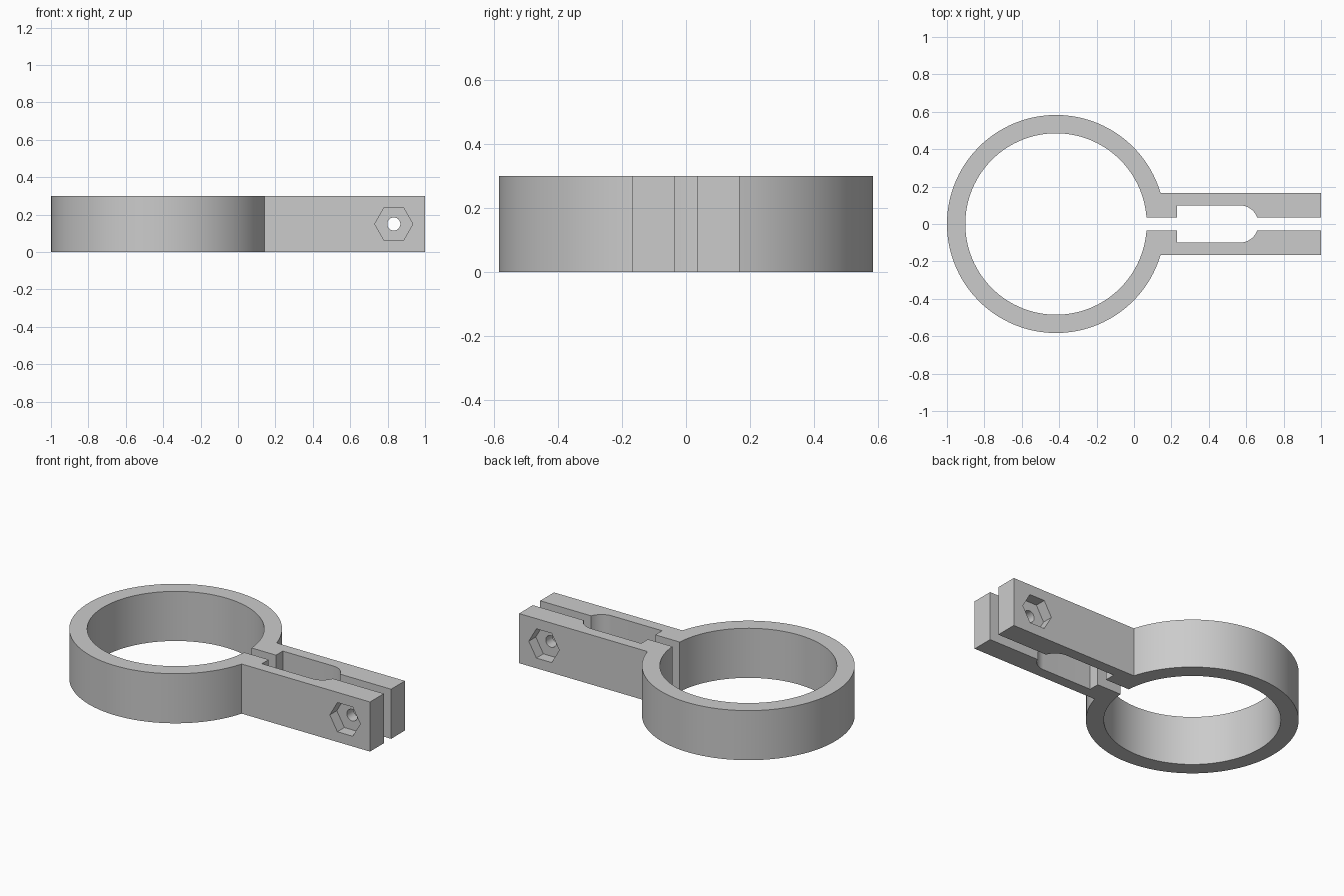
import bpy, bmesh, math

cube = bpy.data.objects.get("Cube")
if cube:
    bpy.data.objects.remove(cube, do_unlink=True)

# Main dimensions
HEIGHT = 0.30
RING_X, R_OUT, R_IN = -0.417, 0.583, 0.485
GAP, ARM = 0.035, 0.167            # half gap and half width of the arms
SLOT_START, SLOT, SLOT_X = 0.23, 0.10, 0.565
BOLT_X, NUT_R, HOLE_R, NUT_DEPTH = 0.833, 0.102, 0.035, 0.067

grey = bpy.data.materials.new("plain grey")
grey.use_nodes = True
colour = (0.6, 0.6, 0.6, 1)
grey.diffuse_color = colour
grey.node_tree.nodes["Principled BSDF"].inputs["Base Color"].default_value = colour


def arc(cx, r, start, end, steps):
    angles = [start + (end - start) * i / steps for i in range(steps + 1)]
    return [(cx + r * math.cos(a), r * math.sin(a)) for a in angles]


def cutter(name, sides, radius, y, depth):
    """Prism along y, with a corner pointing along x."""
    bpy.ops.mesh.primitive_cylinder_add(vertices=sides, radius=radius, depth=depth)
    ob = bpy.context.object
    ob.name = name
    # turn the first corner from y to x, then lay the axis along y
    for v in ob.data.vertices:
        x, yy, z = v.co
        v.co = (BOLT_X + yy, y + z, HEIGHT / 2 + x)
    ob.hide_render = True
    return ob


# Upper half of the arm outline, from the ring bore out to the tip
upper = [(SLOT_START, GAP), (SLOT_START, SLOT)]
upper += arc(SLOT_X, SLOT, math.pi / 2, math.asin(GAP / SLOT), 12)
upper += [(1, GAP), (1, ARM)]
lower = [(x, -y) for x, y in reversed(upper)]

# Closed outline: outside of the ring, lower arm, bore, upper arm
a_out, a_in = math.asin(ARM / R_OUT), math.asin(GAP / R_IN)
outline = arc(RING_X, R_OUT, a_out, 2 * math.pi - a_out, 96)
outline += lower
outline += arc(RING_X, R_IN, 2 * math.pi - a_in, a_in, 96)
outline += upper

# Clamp body
bm = bmesh.new()
base = bm.faces.new([bm.verts.new((x, y, 0)) for x, y in outline])
top = bmesh.ops.extrude_face_region(bm, geom=[base])["geom"]
bmesh.ops.translate(bm, vec=(0, 0, HEIGHT),
                    verts=[v for v in top if isinstance(v, bmesh.types.BMVert)])
bmesh.ops.recalc_face_normals(bm, faces=bm.faces)
mesh = bpy.data.meshes.new("clamp_body")
bm.to_mesh(mesh)
bm.free()
clamp = bpy.data.objects.new("clamp_body", mesh)
bpy.context.collection.objects.link(clamp)
mesh.materials.append(grey)

# Bolt hole through both arms and a hexagonal nut pocket on each side
cutters = [cutter("bolt_hole_cutter", 32, HOLE_R, 0, 1)]
for side, name in ((-1, "front"), (1, "back")):
    cutters.append(cutter(name + "_nut_cutter", 6, NUT_R, side * ARM, 2 * NUT_DEPTH))
for ob in cutters:
    b = bmesh.new()
    b.from_mesh(ob.data)
    bmesh.ops.recalc_face_normals(b, faces=b.faces)
    b.to_mesh(ob.data)
    b.free()
    ob.data.materials.append(grey)

bpy.ops.object.select_all(action="DESELECT")
clamp.select_set(True)
bpy.context.view_layer.objects.active = clamp
for ob in cutters:
    mod = clamp.modifiers.new(ob.name, "BOOLEAN")
    mod.operation, mod.solver, mod.object = "DIFFERENCE", "EXACT", ob
    bpy.ops.object.modifier_apply(modifier=mod.name)
    bpy.data.objects.remove(ob, do_unlink=True)
bpy.ops.object.shade_smooth_by_angle(angle=math.radians(30))
